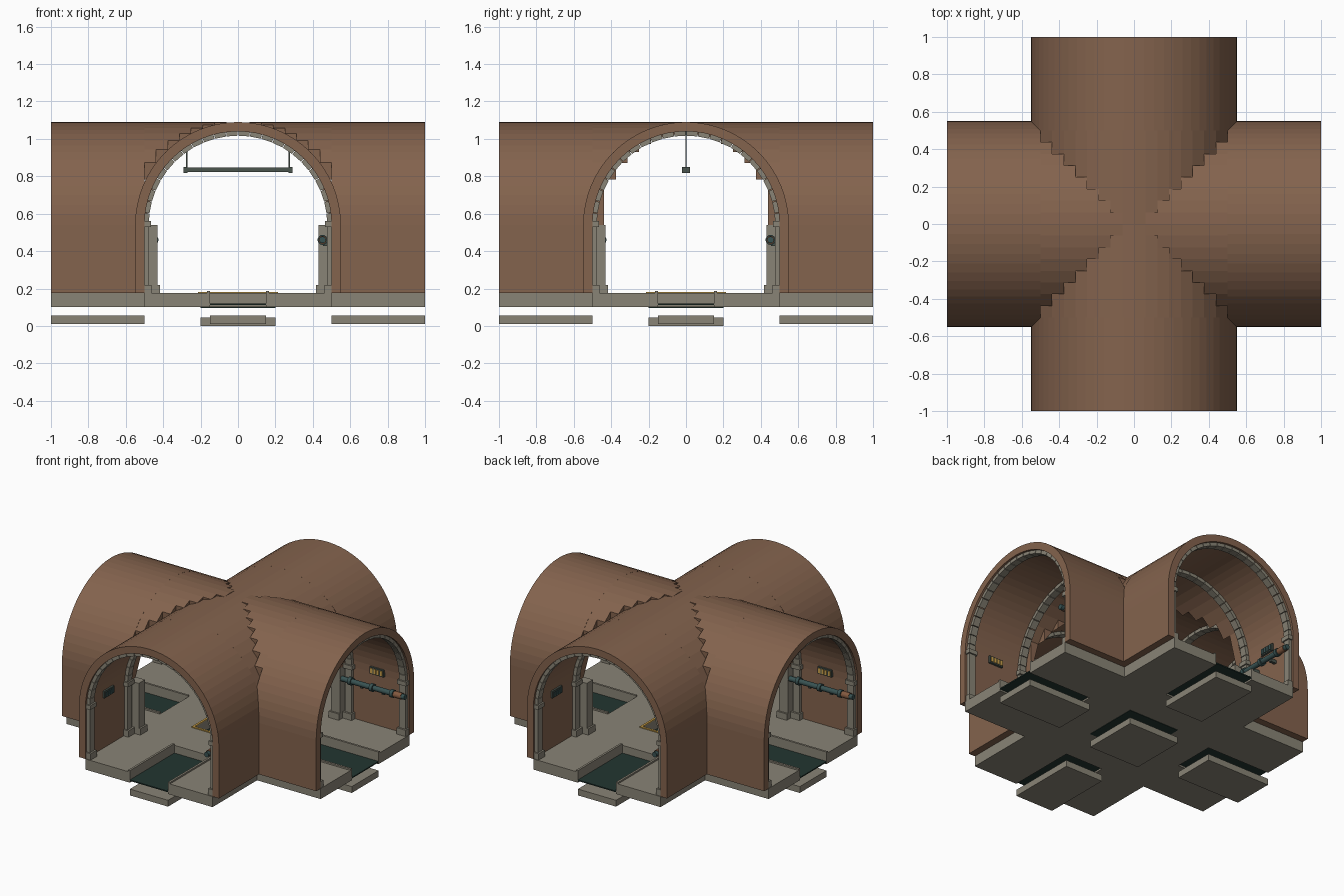
import bpy, bmesh, math
from mathutils import Matrix, Vector

cube = bpy.data.objects.get("Cube")
if cube:
    bpy.data.objects.remove(cube, do_unlink=True)


def material(name, r, g, b):
    m = bpy.data.materials.new(name)
    m.use_nodes = True
    m.diffuse_color = (r, g, b, 1)
    m.node_tree.nodes["Principled BSDF"].inputs["Base Color"].default_value = (r, g, b, 1)
    return m


BRICK = material("brown brick", 0.23, 0.125, 0.075)
STONE = material("grey stone", 0.25, 0.23, 0.18)
WATER = material("dark green water", 0.016, 0.036, 0.03)
METAL = material("dark metal", 0.07, 0.09, 0.075)
TEAL = material("teal metal", 0.04, 0.085, 0.085)
YELLOW = material("yellow paint", 0.6, 0.36, 0.07)
COPPER = material("rusty copper", 0.23, 0.1, 0.05)

SPRING, R_IN, R_OUT, FLOOR = 0.54, 0.50, 0.55, 0.175
ALL, Y_ARMS, X_ARMS = (0, 1, 2, 3), (0, 2), (1, 3)


def finish(bm, name, mat, turns=(0,)):
    """Make an object, repeated at quarter turns about the centre."""
    base = bm.verts[:] + bm.edges[:] + bm.faces[:]
    for t in turns:
        copy = bmesh.ops.duplicate(bm, geom=base)["geom"]
        bmesh.ops.rotate(bm, verts=[v for v in copy if isinstance(v, bmesh.types.BMVert)],
                         cent=(0, 0, 0), matrix=Matrix.Rotation(t * math.pi / 2, 3, 'Z'))
    bmesh.ops.delete(bm, geom=[v for v in base if isinstance(v, bmesh.types.BMVert)], context='VERTS')
    bmesh.ops.recalc_face_normals(bm, faces=bm.faces)
    me = bpy.data.meshes.new(name)
    bm.to_mesh(me)
    bm.free()
    me.materials.append(mat)
    ob = bpy.data.objects.new(name, me)
    bpy.context.scene.collection.objects.link(ob)
    return ob


def hexa(bm, bottom, top):
    """Solid between two matching quads."""
    a = [bm.verts.new(p) for p in bottom]
    b = [bm.verts.new(p) for p in top]
    bm.faces.new(a[::-1])
    bm.faces.new(b)
    for i in range(4):
        j = (i + 1) % 4
        bm.faces.new((a[i], a[j], b[j], b[i]))


def box(bm, x0, x1, y0, y1, z0, z1):
    ring = ((x0, y0), (x1, y0), (x1, y1), (x0, y1))
    hexa(bm, [(x, y, z0) for x, y in ring], [(x, y, z1) for x, y in ring])


def boxes(name, mat, items, turns=(0,), mirror=False):
    bm = bmesh.new()
    for x0, x1, *rest in items:
        box(bm, x0, x1, *rest)
        if mirror:
            box(bm, -x1, -x0, *rest)
    return finish(bm, name, mat, turns)


def cylinder(bm, x, z, y0, y1, r, sides=16):
    mat = Matrix.Translation((x, (y0 + y1) / 2, z)) @ Matrix.Rotation(math.pi / 2, 4, 'X')
    bmesh.ops.create_cone(bm, cap_ends=True, segments=sides, radius1=r, radius2=r,
                          depth=y1 - y0, matrix=mat)


def arc(r, a):
    return r * math.cos(a), SPRING + r * math.sin(a)


# Four tunnel arms: straight walls with a half-round vault
bm = bmesh.new()
N = 32
angles = [math.pi * i / N for i in range(N + 1)]
outline = [(R_OUT, FLOOR)] + [arc(R_OUT, a) for a in angles] + [(-R_OUT, FLOOR)]
inside = [(R_IN, FLOOR)] + [arc(R_IN, a) for a in angles] + [(-R_IN, FLOOR)]
section = outline + inside[::-1]
near = [bm.verts.new((x, -1, z)) for x, z in section]
far = [bm.verts.new((x, -0.5, z)) for x, z in section]
count, half = len(section), len(outline)
for i in range(count):
    j = (i + 1) % count
    bm.faces.new((near[i], near[j], far[j], far[i]))
for i in range(half - 1):
    k = count - 1 - i
    for loop in (near, far):
        bm.faces.new((loop[i], loop[i + 1], loop[k - 1], loop[k]))
finish(bm, "tunnel_arms", BRICK, ALL)


# Stepped cross vault over the middle
def height(r, d):
    return SPRING + math.sqrt(max(r * r - d * d, 0))


bm = bmesh.new()
CELLS = 16
edge = [-0.5 + i / CELLS for i in range(CELLS + 1)]
for i in range(CELLS):
    for j in range(CELLS):
        x0, x1, y0, y1 = edge[i], edge[i + 1], edge[j], edge[j + 1]
        along_y = abs(x0 + x1) <= abs(y0 + y1)
        ring = ((x0, y0), (x1, y0), (x1, y1), (x0, y1))
        hexa(bm, [(x, y, height(R_IN, x if along_y else y)) for x, y in ring],
             [(x, y, height(R_OUT, x if along_y else y)) for x, y in ring])
finish(bm, "cross_vault", BRICK)

# Floor: arm walkways beside channels, and a middle slab with a square pit
boxes("arm_walkways", STONE, [(0.15, 0.5, -1, -0.5, 0.1, FLOOR),
                              (0.15, 0.165, -1, -0.5, FLOOR, 0.186)], ALL, True)
boxes("middle_floor", STONE, [(-0.5, 0.2, -0.5, -0.2, 0.1, FLOOR)], ALL)
boxes("pit_frame", YELLOW, [(-0.215, 0.2, -0.215, -0.2, FLOOR, 0.182)], ALL)

# Water sheets and the slabs hanging below them
boxes("channel_water", WATER, [(-0.15, 0.15, -1, -0.5, 0.112, 0.12)], ALL)
boxes("pit_water", WATER, [(-0.2, 0.2, -0.2, 0.2, 0.097, 0.104)])
boxes("channel_slabs", STONE, [(-0.15, 0.15, -1, -0.5, 0.01, 0.055)], ALL)
boxes("pit_slab", STONE, [(-0.2, 0.2, -0.2, 0.2, 0, 0.045)])

# Corner columns
boxes("corner_columns", STONE, [(0.43, 0.5, -0.5, -0.43, FLOOR, SPRING),
                                (0.418, 0.5, -0.5, -0.418, FLOOR, 0.22)], ALL)

# Wall posts with base and capital under each rib
posts = []
for y in (-0.985, -0.56):
    posts += [(0.475, 0.5, y, y + 0.05, FLOOR, SPRING),
              (0.462, 0.5, y - 0.01, y + 0.06, FLOOR, 0.22),
              (0.465, 0.5, y - 0.01, y + 0.06, 0.53, 0.56)]
boxes("wall_posts", STONE, posts, ALL, True)

# Ribs made of separate arch stones
bm = bmesh.new()
STONES = 24
for y in (-0.985, -0.56):
    for i in range(STONES):
        a, b = (math.pi * (i + t) / STONES for t in (0.03, 0.97))
        quad = [arc(0.477, a), arc(0.502, a), arc(0.502, b), arc(0.477, b)]
        hexa(bm, [(x, y, z) for x, z in quad], [(x, y + 0.05, z) for x, z in quad])
finish(bm, "arch_ribs", STONE, ALL)

# Wall pipe with flanges, copper sleeve and brackets
bm = bmesh.new()
cylinder(bm, 0.452, 0.46, -1, -0.5, 0.018)
for y in (-0.9, -0.74, -0.57):
    cylinder(bm, 0.452, 0.46, y - 0.012, y + 0.012, 0.027)
pipe = finish(bm, "wall_pipes", TEAL, ALL)
bm = bmesh.new()
cylinder(bm, 0.452, 0.46, -0.975, -0.915, 0.022)
sleeve = finish(bm, "pipe_sleeves", COPPER, ALL)
boxes("pipe_brackets", METAL, [(0.455, 0.5, y, y + 0.02, 0.428, 0.45) for y in (-0.83, -0.66)], ALL)

# Wall panels: lit in the side arms, unlit in the front and back arms
boxes("wall_panels", METAL, [(0.485, 0.5, -0.805, -0.695, 0.535, 0.585)], ALL, True)
bars = [(0.48, 0.486, y, y + 0.016, 0.543, 0.577) for y in (-0.796, -0.77, -0.746, -0.72)]
boxes("lit_panel_bars", YELLOW, bars, X_ARMS, True)
boxes("unlit_panel_bars", TEAL, bars, Y_ARMS, True)

# Hanging lamp bar
boxes("lamp_bar", METAL, [(-0.28, 0.28, -0.018, 0.018, 0.822, 0.846)])
boxes("lamp_end_caps", METAL, [(0.27, 0.292, -0.021, 0.021, 0.818, 0.85)], mirror=True)
boxes("lamp_rods", METAL, [(0.27, 0.278, -0.004, 0.004, 0.846, 1.045)], mirror=True)

# Smooth the round pipework
for ob in (pipe, sleeve):
    bpy.ops.object.select_all(action='DESELECT')
    bpy.context.view_layer.objects.active = ob
    ob.select_set(True)
    bpy.ops.object.shade_smooth_by_angle()
